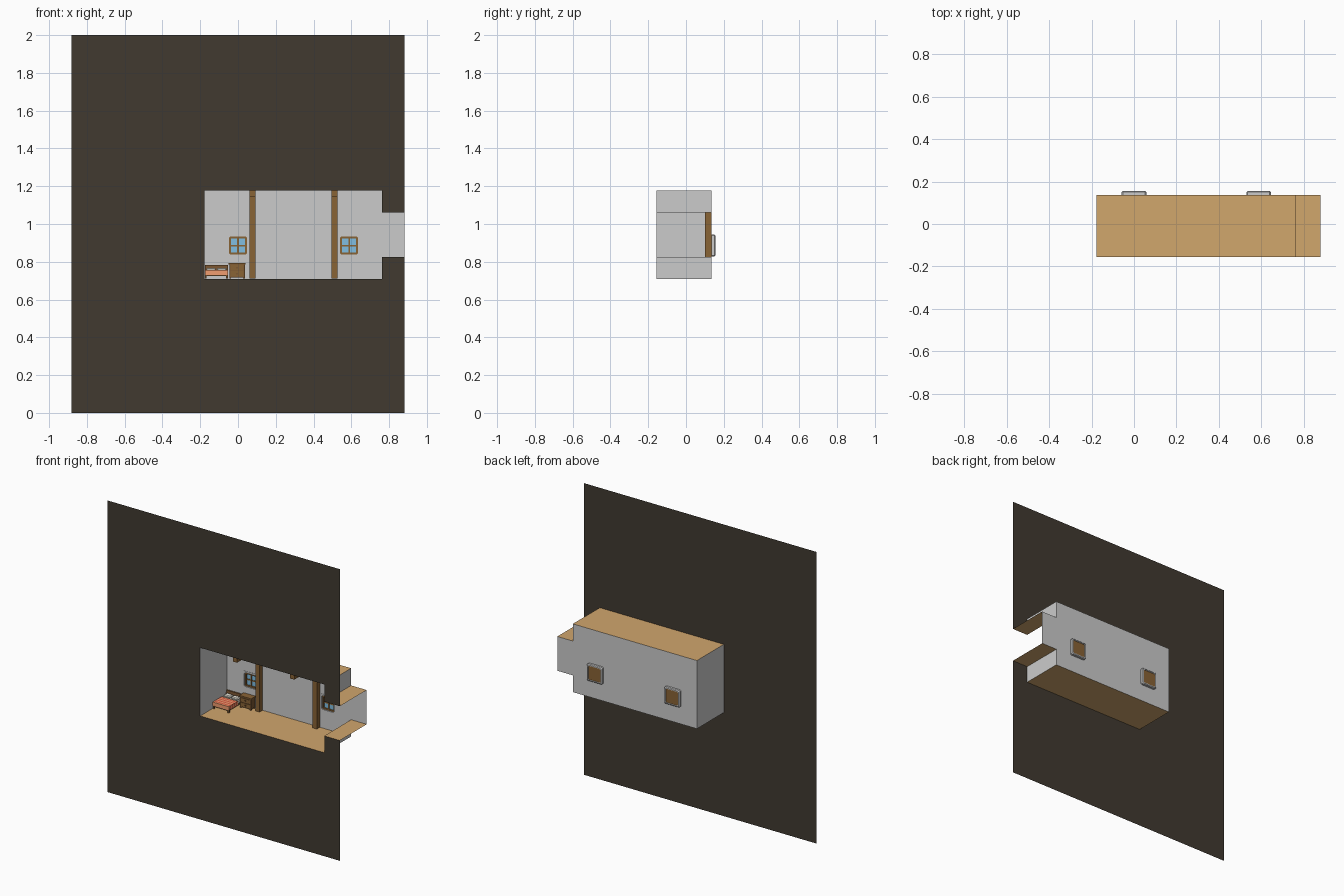
import bpy, bmesh
from mathutils import Matrix, Vector

if "Cube" in bpy.data.objects:
    bpy.data.objects.remove(bpy.data.objects["Cube"])

F, B = -0.155, 0.136            # front plane, back wall
L, R, E = -0.178, 0.763, 0.881  # room left, room right, passage end
Z0, Z1, P0, P1 = 0.710, 1.178, 0.825, 1.060
WINDOWS, WZ = (0.0, 0.588), 0.886
POSTS = (0.077, 0.511)


def mat(name, r, g, b):
    m = bpy.data.materials.new(name)
    m.diffuse_color = (r, g, b, 1)
    m.use_nodes = True
    m.node_tree.nodes["Principled BSDF"].inputs["Base Color"].default_value = m.diffuse_color
    return m


DARK = mat("dark_earth", 0.052, 0.042, 0.030)
TAN = mat("floor_wood", 0.64, 0.385, 0.152)
WOOD = mat("beam_wood", 0.25, 0.125, 0.036)
BROWN = mat("furniture_wood", 0.20, 0.095, 0.032)
GLASS = mat("glass", 0.22, 0.52, 0.76)
RED = mat("blanket_red", 0.72, 0.10, 0.055)
ORANGE = mat("blanket_orange", 0.88, 0.34, 0.16)
WHITE = mat("linen", 0.85, 0.82, 0.72)


def make(name, bm, material=None):
    me = bpy.data.meshes.new(name)
    bmesh.ops.remove_doubles(bm, verts=bm.verts, dist=1e-5)
    bm.to_mesh(me)
    bm.free()
    ob = bpy.data.objects.new(name, me)
    bpy.context.collection.objects.link(ob)
    if material:
        me.materials.append(material)
    return ob


def faces(name, polys, material=None):
    bm = bmesh.new()
    for p in polys:
        bm.faces.new([bm.verts.new(v) for v in p])
    return make(name, bm, material)


def box(name, x, y, z, material, bevel=0):
    lo, hi = Vector((x[0], y[0], z[0])), Vector((x[1], y[1], z[1]))
    bm = bmesh.new()
    bmesh.ops.create_cube(bm, size=1, matrix=Matrix.Translation((lo + hi) / 2)
                          @ Matrix.Diagonal((*(hi - lo), 1)))
    if bevel:
        bmesh.ops.bevel(bm, geom=bm.edges[:], offset=bevel, segments=1, affect='EDGES')
    return make(name, bm, material)


def flat(x0, x1, z, up):
    q = [(x0, F, z), (x1, F, z), (x1, B, z), (x0, B, z)]
    return q if up else q[::-1]


def upright(x0, x1, z0, z1, y=B):
    return [(x0, y, z0), (x1, y, z0), (x1, y, z1), (x0, y, z1)]


def side(x, z0, z1, inward):
    q = [(x, F, z0), (x, B, z0), (x, B, z1), (x, F, z1)]
    return q if inward > 0 else q[::-1]


# Cutaway sheet of earth around the room
outline = [(-E, 0), (E, 0), (E, P0), (R, P0), (R, Z0), (L, Z0), (L, Z1),
           (R, Z1), (R, P1), (E, P1), (E, 2), (-E, 2)]
faces("cutaway_sheet", [[(x, F, z) for x, z in outline]], DARK)

# Floors and ceilings of room and passage
faces("floor", [flat(L, R, Z0, True), flat(R, E, P0, True)], TAN)
faces("ceiling", [flat(L, R, Z1, False), flat(R, E, P1, False)], TAN)

# Walls, with two window openings in the back wall
H, HI, D = 0.058, 0.047, 0.155
xs = [L] + [w + s * HI for w in WINDOWS for s in (-1, 1)] + [R]
zs = [Z0, WZ - HI, WZ + HI, Z1]
walls = [upright(xs[i], xs[i + 1], zs[j], zs[j + 1])
         for i in range(5) for j in range(3) if not (j == 1 and i in (1, 3))]
walls += [upright(R, E, P0, P1), side(L, Z0, Z1, 1),
          side(R, Z0, P0, -1), side(R, P1, Z1, -1)]
faces("walls", walls)


def octagon(w, h, y, c=0.006):
    """Square of half size h with clipped corners, facing the room."""
    k = h - c
    return [(w + a, y, WZ + b) for a, b in ((-k, -h), (k, -h), (h, -k), (h, k),
                                            (k, h), (-k, h), (-h, k), (-h, -k))]


# Windows: stone surround, backing, panes, frame and crossing bars
for w in WINDOWS:
    rings = [octagon(w, h, y) for h, y in ((HI, B - .002), (H, B - .002), (H, D - .005),
                                           (H - .005, D), (HI, D))]
    rings.append(rings[0])
    faces("window_surround", [[p[k], p[(k + 1) % 8], q[(k + 1) % 8], q[k]]
                              for p, q in zip(rings, rings[1:]) for k in range(8)])
    faces("window_backing", [upright(w - HI, w + HI, WZ - HI, WZ + HI, D - .003)[::-1]], WOOD)
    faces("window_glass", [upright(w - .042, w + .042, WZ - .042, WZ + .042, D - .007)], GLASS)
    for s in (-1, 1):
        c = s * 0.042
        box("window_stile", (w + c - .005, w + c + .005), (D - .014, D - .004),
            (WZ - HI, WZ + HI), WOOD)
        box("window_rail", (w - .037, w + .037), (D - .014, D - .004),
            (WZ + c - .005, WZ + c + .005), WOOD)
    box("window_mullion", (w - .004, w + .004), (D - .012, D - .004), (WZ - .037, WZ + .037), WOOD)
    box("window_crossbar", (w - .037, w + .037), (D - .011, D - .004), (WZ - .004, WZ + .004), WOOD)

# Posts and ceiling beams
for p in POSTS:
    box("post", (p - .016, p + .016), (.101, B - .001), (Z0 + .001, Z1 - .035), WOOD)
    box("ceiling_beam", (p - .016, p + .016), (-.143, B - .001), (Z1 - .035, Z1 - .001), WOOD)

# Bed in the back left corner, blanket striped across its width
BX0, BX1, BY0, BY1 = L + .002, -.054, -.022, B - .002
for x in (BX0, BX1 - .01):
    for y, top in ((BY0, .037), (BY1 - .01, .06)):
        box("bed_leg", (x, x + .01), (y, y + .01), (Z0 + .001, Z0 + top), BROWN)
box("bed_frame", (BX0 + .002, BX1 - .002), (BY0 + .002, BY1 - .002), (Z0 + .015, Z0 + .027), BROWN)
box("headboard", (BX0, BX1), (BY1 - .009, BY1), (Z0 + .03, Z0 + .072), BROWN)
box("mattress", (BX0 + .004, BX1 - .004), (BY0 + .004, BY1 - .01), (Z0 + .027, Z0 + .042), WHITE)
n = 9
step = (.078 - BY0) / n
for i in range(n):
    box("blanket_stripe", (BX0, BX1), (BY0 - .001 + i * step, BY0 - .001 + (i + 1) * step),
        (Z0 + .021, Z0 + .046), (ORANGE, RED)[i % 2])
for x in (BX0 + .008, BX0 + .064):
    box("pillow", (x, x + .05), (.084, .120), (Z0 + .041, Z0 + .058), WHITE, .005)

# Chest of drawers beside the bed
CX0, CX1, CY = -.050, .040, .085
box("chest_body", (CX0 + .004, CX1 - .004), (CY + .004, B - .002), (Z0 + .008, Z0 + .076), BROWN)
box("chest_top", (CX0, CX1), (CY, B - .002), (Z0 + .076, Z0 + .084), WOOD)
for x in (CX0 + .004, CX1 - .014):
    for y in (CY + .004, B - .012):
        box("chest_foot", (x, x + .01), (y, y + .01), (Z0 + .001, Z0 + .008), BROWN)
mid = (CX0 + CX1) / 2
for z in (Z0 + .013, Z0 + .045):
    box("drawer", (CX0 + .010, CX1 - .010), (CY, CY + .005), (z, z + .027), WOOD)
    box("drawer_knob", (mid - .005, mid + .005), (CY - .005, CY), (z + .010, z + .017), BROWN)
